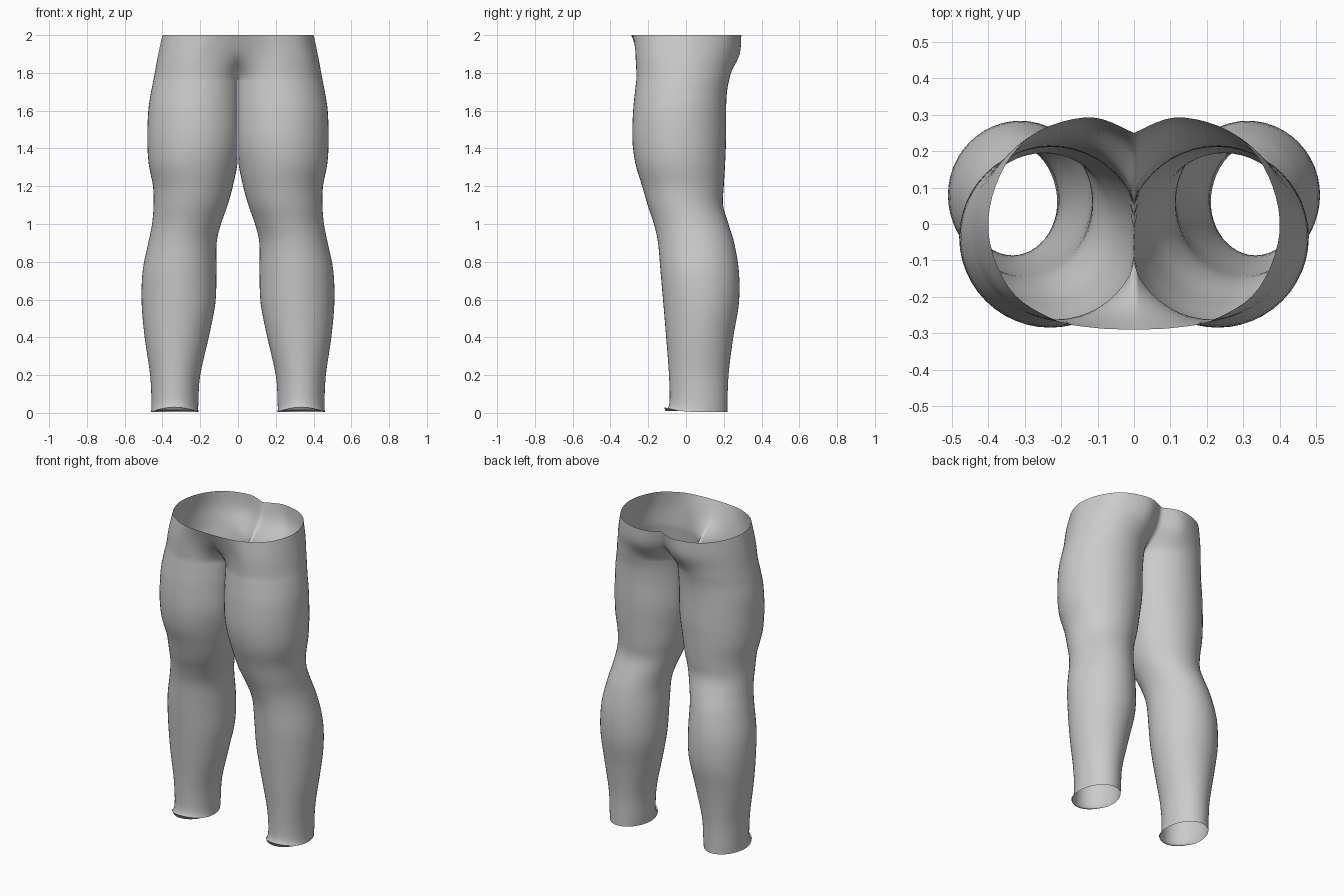
import bpy
import bmesh
from math import sin, cos, tau
from mathutils import Vector

cube = bpy.data.objects.get("Cube")
if cube:
    bpy.data.objects.remove(cube)

SIDES = 48      # points around a leg
SEAM = 3        # points each side of the inner line that meet at the crotch
STEPS = 4       # rings between two profile rows
GAP = 0.003     # half of the space between touching thighs

# Leg profile from hem to crotch: z, inner x, outer x, front y, back y
LEG = [
    (0.005, .21, .46, -.115, .22), (0.05, .21, .458, -.088, .22),
    (0.2, .2, .465, -.09, .225), (0.4, .155, .494, -.105, .25),
    (0.58, .12, .51, -.12, .28), (0.75, .114, .505, -.135, .28),
    (0.9, .113, .475, -.148, .255), (1.0, .09, .455, -.17, .225),
    (1.1, .055, .447, -.203, .196), (1.2, .027, .45, -.232, .2),
    (1.32, .002, .473, -.268, .207), (1.45, -.018, .48, -.284, .212),
    (1.6, -.02, .475, -.28, .212), (1.7, -.02, .46, -.27, .217),
    (1.77, -.02, .446, -.262, .23),
]

# Hip outlines from front centre round the side to back centre: x, y
HIP = [(0, -.232), (.11, -.255), (.24, -.262), (.37, -.18), (.425, -.02),
       (.39, .13), (.29, .235), (.13, .28), (0, .21)]
WAIST = [(0, -.29), (.11, -.285), (.22, -.262), (.34, -.18), (.4, -.02),
         (.365, .14), (.27, .25), (.12, .293), (0, .25)]


def spline(points, t):
    """Smooth curve through points, with t counted in points."""
    last = len(points) - 1
    i = min(int(t), last - 1)
    f = t - i
    a, b, c, d = (Vector(points[min(max(j, 0), last)]) for j in range(i - 1, i + 3))
    return b + (c - a) * f / 2 + (a - b * 2.5 + c * 2 - d / 2) * f**2 \
        + (b * 3 - c * 3 + d - a) * f**3 / 2


def leg_ring(row):
    z, inner, outer, front, back = row
    ring = []
    for k in range(SIDES):
        a = tau * k / SIDES
        x = (inner + outer) / 2 - (outer - inner) / 2 * cos(a)
        y = (front + back) / 2 - (back - front) / 2 * sin(a)
        ring.append(Vector((max(x, GAP), y, z)))
    return ring


def hip_ring(outline, z, count):
    scale = (len(outline) - 1) / (count - 1)
    ring = [spline(outline, k * scale).to_3d() for k in range(count)]
    for p in ring:
        p.z = z
    ring[0].x = ring[-1].x = 0
    return ring


def bridge(bm, lower, upper, closed):
    count = len(lower)
    for k in range(count if closed else count - 1):
        n = (k + 1) % count
        bm.faces.new((lower[k], lower[n], upper[n], upper[k]))


bm = bmesh.new()

# Leg tube
total = (len(LEG) - 1) * STEPS
rings = [leg_ring(spline(LEG, i / STEPS)) for i in range(total + 1)]
for k, p in enumerate(rings[0]):          # hem lifted over the instep
    p.z += 0.025 * max(0, sin(tau * k / SIDES))**2
for k in range(-SEAM, SEAM + 1):          # crotch seam on the centre line
    rings[-1][k].x = 0
tube = [[bm.verts.new(p) for p in ring] for ring in rings]
for lower, upper in zip(tube, tube[1:]):
    bridge(bm, lower, upper, True)

# Half of the hips, open at the waist
arc = slice(SEAM, SIDES - SEAM + 1)
count = len(rings[0][arc])
keys = [rings[-1 - STEPS][arc], rings[-1][arc],
        hip_ring(HIP, 1.885, count), hip_ring(WAIST, 2.0, count)]
previous = tube[-1][arc]
for i in range(1, 2 * STEPS + 1):
    current = []
    for column in zip(*keys):
        p = spline(column, 1 + i / STEPS)
        p.x = max(p.x, 0)
        current.append(bm.verts.new(p))
    for end in (current[0], current[-1]):
        end.co.x = 0
    bridge(bm, previous, current, False)
    previous = current

bmesh.ops.recalc_face_normals(bm, faces=bm.faces)
for face in bm.faces:
    face.smooth = True
mesh = bpy.data.meshes.new("trouser_legs")
bm.to_mesh(mesh)
bm.free()

# Plain grey cloth
grey = bpy.data.materials.new("light_grey")
grey.use_nodes = True
colour = (0.6, 0.6, 0.6, 1)
grey.diffuse_color = colour
grey.node_tree.nodes["Principled BSDF"].inputs["Base Color"].default_value = colour
mesh.materials.append(grey)

trousers = bpy.data.objects.new("trouser_legs", mesh)
bpy.context.collection.objects.link(trousers)
mirror = trousers.modifiers.new("other_leg", "MIRROR")
mirror.use_mirror_merge = True
mirror.merge_threshold = 0.001
